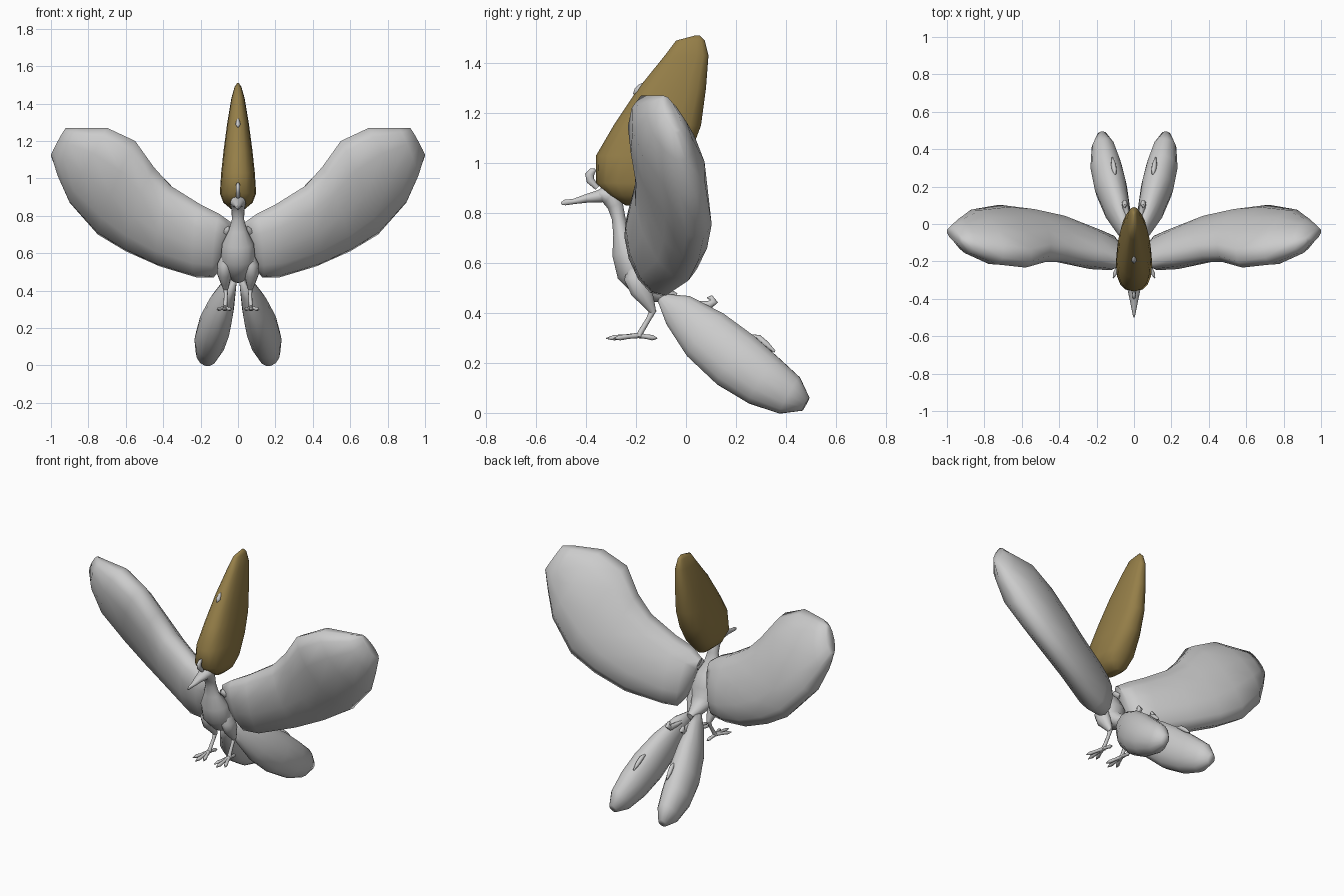
import bpy, bmesh, math
from mathutils import Vector

cube = bpy.data.objects.get("Cube")
if cube:
    bpy.data.objects.remove(cube, do_unlink=True)


def make_material(name, rgb):
    m = bpy.data.materials.new(name)
    m.use_nodes = True
    m.diffuse_color = (*rgb, 1)
    m.node_tree.nodes["Principled BSDF"].inputs["Base Color"].default_value = (*rgb, 1)
    return m


GREY = make_material("pale_grey", (0.6, 0.6, 0.6))
GOLD = make_material("dull_gold", (0.3, 0.21, 0.065))


def bulge(value, power):
    return math.copysign(abs(value) ** power, value)


def loft(name, rings, mat=GREY, mirror=False, sides=10, power=1.0):
    """Skin a row of rounded rings, each a centre and two half axes."""
    bm = bmesh.new()
    loops = []
    for c, u, v in rings:
        steps = [2 * math.pi * k / sides for k in range(sides)]
        loops.append([bm.verts.new(c + u * bulge(math.cos(a), power) + v * bulge(math.sin(a), power))
                      for a in steps])
    for a, b in zip(loops, loops[1:]):
        for k in range(sides):
            n = (k + 1) % sides
            bm.faces.new((a[k], a[n], b[n], b[k]))
    bm.faces.new(loops[0])
    bm.faces.new(loops[-1])
    bmesh.ops.recalc_face_normals(bm, faces=bm.faces)
    mesh = bpy.data.meshes.new(name)
    bm.to_mesh(mesh)
    bm.free()
    mesh.materials.append(mat)
    ob = bpy.data.objects.new(name, mesh)
    bpy.context.collection.objects.link(ob)
    if mirror:
        ob.modifiers.new("Mirror", 'MIRROR')
    bpy.ops.object.select_all(action='DESELECT')
    ob.select_set(True)
    bpy.context.view_layer.objects.active = ob
    bpy.ops.object.shade_smooth_by_angle(angle=math.radians(65))
    return ob


def tube(name, path, **options):
    """Loft along a path of (x, y, z, sideways radius, upward radius)."""
    pts = [Vector(p[:3]) for p in path]
    rings = []
    for i, p in enumerate(path):
        t = (pts[min(i + 1, len(pts) - 1)] - pts[max(i - 1, 0)]).normalized()
        side = Vector((1, 0, 0))
        side = (side - t * side.dot(t)).normalized()
        rings.append((pts[i], side * p[3], t.cross(side) * p[4]))
    return loft(name, rings, **options)


# Head, neck and body in one skin
spine = [(-.36, .865, .025, .02), (-.335, .873, .041, .03), (-.305, .865, .042, .038),
         (-.283, .83, .034, .033), (-.27, .78, .033, .028), (-.26, .72, .05, .033),
         (-.235, .65, .085, .065), (-.205, .57, .092, .077), (-.17, .51, .075, .055),
         (-.11, .48, .045, .04), (-.04, .46, .02, .02)]
tube("body", [(0, *s) for s in spine], sides=14)
beak = [(-.34, .868, .037, .028), (-.40, .858, .024, .018),
        (-.45, .846, .014, .011), (-.485, .842, .007, .012), (-.5, .838, .002, .005)]
tube("beak", [(0, *s) for s in beak])
curl = [(-.355, .9, .01, .01), (-.383, .93, .012, .016), (-.386, .953, .012, .018),
        (-.375, .967, .01, .014), (-.362, .973, .005, .005)]
tube("forehead_curl", [(0, *s) for s in curl], sides=8)

# Tall crest: slices of (height, front, back, half width)
crest = [(.83, -.24, -.13, .03), (.87, -.31, -.1, .078), (.92, -.36, -.055, .097),
         (1.03, -.36, .015, .09), (1.15, -.29, .06, .077), (1.3, -.19, .08, .057),
         (1.43, -.085, .09, .035), (1.49, -.04, .075, .018), (1.51, .035, .055, .004)]
loft("crest", [(Vector((0, (f + b) / 2, z)), Vector((w, 0, 0)), Vector((0, (b - f) / 2, 0)))
               for z, f, b, w in crest], mat=GOLD, sides=16, power=.8)
tube("crest_drop", [(0, -.21, 1.275, .003, .003), (0, -.195, 1.287, .014, .015),
                    (0, -.18, 1.305, .01, .013), (0, -.165, 1.322, .003, .003)], sides=8)

# Wings: upper edge, lower edge and half thickness at each station
wing = [((.03, -.2, .76), (.09, -.13, .52), .04),
        ((.1, -.21, .81), (.13, -.1, .47), .08),
        ((.2, -.19, .86), (.22, -.08, .47), .1),
        ((.36, -.17, .96), (.42, .01, .53), .105),
        ((.45, -.17, 1.06), (.6, .05, .61), .11),
        ((.55, -.2, 1.2), (.75, .07, .7), .115),
        ((.7, -.18, 1.27), (.9, .04, .87), .115),
        ((.86, -.13, 1.27), (.96, 0, 1.01), .075),
        ((.92, -.09, 1.27), (1, -.03, 1.12), .03)]
mids = [(Vector(u) + Vector(l)) / 2 for u, l, _ in wing]
rings = []
for i, (u, l, thick) in enumerate(wing):
    chord = (Vector(u) - Vector(l)) / 2
    run = mids[min(i + 1, len(mids) - 1)] - mids[max(i - 1, 0)]
    rings.append((mids[i], chord, chord.cross(run).normalized() * thick))
loft("wings", rings, mirror=True, sides=12)
tube("shoulders", [(.04, -.23, .735, .012, .012), (.06, -.21, .72, .026, .026),
                   (.065, -.18, .7, .026, .026)], mirror=True, sides=8)

# Two broad tail lobes
tube("tail_lobes", [(.02, -.1, .46, .015, .02), (.05, -.03, .41, .04, .075),
                    (.09, .08, .31, .07, .115), (.125, .2, .21, .087, .125),
                    (.15, .31, .13, .084, .112), (.165, .415, .07, .062, .085),
                    (.172, .48, .035, .025, .03)], mirror=True, sides=14)
# Small drops and curled plumes lying on the tail
tube("tail_drops", [(.1, .265, .31, .005, .005), (.105, .29, .3, .013, .013),
                    (.11, .32, .275, .013, .013), (.115, .355, .245, .004, .005)],
     mirror=True, sides=8)
tube("tail_curls", [(.025, .01, .44, .008, .008), (.035, .045, .435, .013, .014),
                    (.045, .09, .43, .017, .018), (.05, .112, .447, .015, .017),
                    (.05, .1, .462, .01, .01), (.05, .085, .46, .003, .003)],
     mirror=True, sides=8)

# Legs and feet
tube("thighs", [(.06, -.2, .6, .02, .03), (.07, -.2, .54, .04, .05),
                (.072, -.18, .49, .04, .045), (.068, -.15, .44, .025, .027),
                (.065, -.13, .4, .011, .012)], mirror=True)
tube("shanks", [(.065, -.13, .415, .013, .014), (.065, -.15, .375, .01, .01),
                (.068, -.18, .325, .011, .011), (.07, -.19, .305, .015, .012)],
     mirror=True, sides=8)
toes = {"outer": (.112, -.29), "middle": (.072, -.32), "inner": (.036, -.29), "back": (.065, -.115)}
for label, (x, y) in toes.items():
    root, tip = Vector((.07, -.19, .31)), Vector((x, y, .298))
    shape = [(0, .011), (.4, .009), (.75, .011), (1, .002)]
    tube(label + "_toes", [(*root.lerp(tip, t), r, r) for t, r in shape], mirror=True, sides=8)
